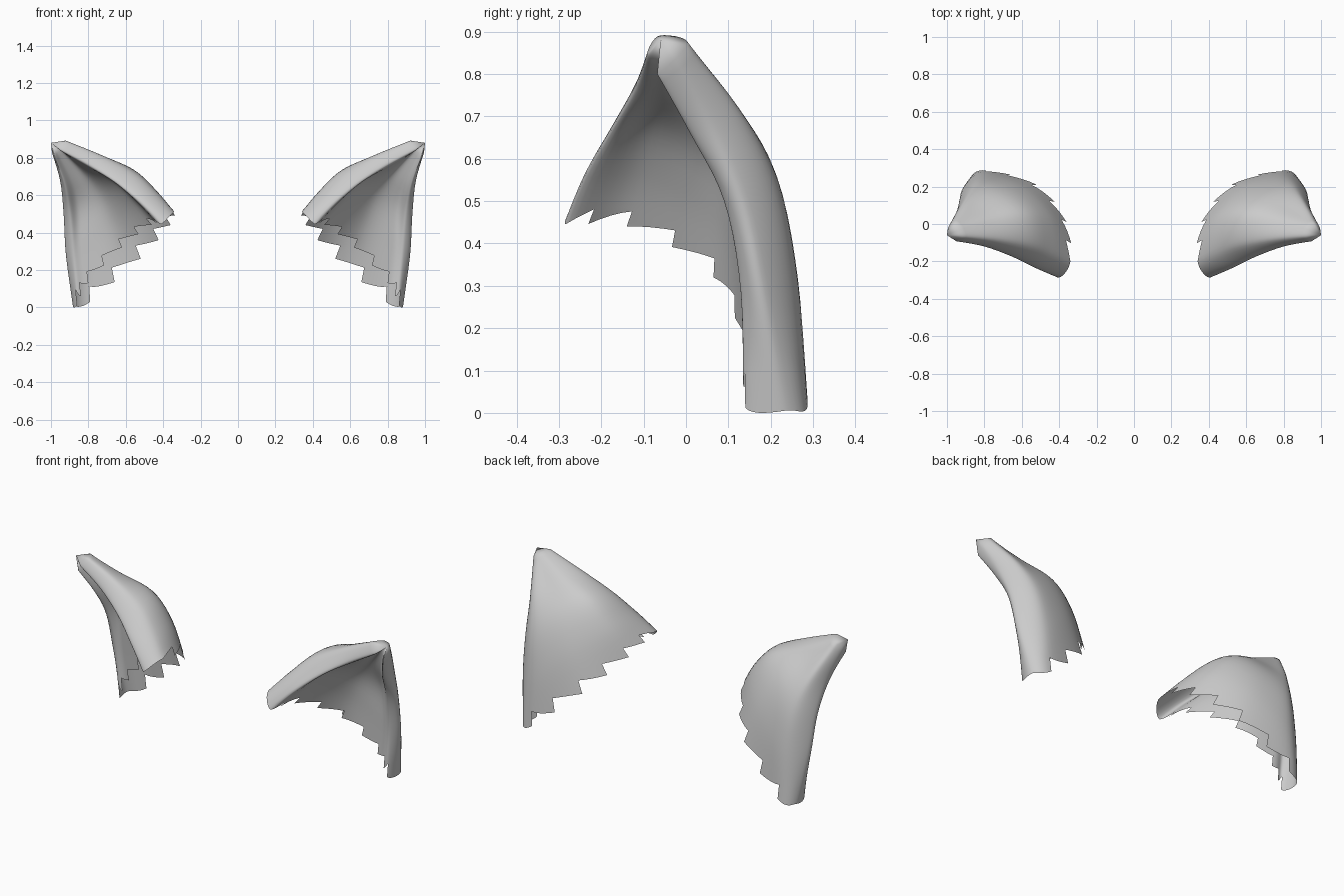
import bpy, bmesh
from mathutils import Vector

if "Cube" in bpy.data.objects:
    bpy.data.objects.remove(bpy.data.objects["Cube"])

# Rails running from the torn base towards the tip (right-hand ear)
outer_rails = [
    [(.41, -.285, .445), (.52, -.238, .56), (.65, -.175, .67), (.80, -.12, .765), (.95, -.092, .845)], # front of inner rim
    [(.34, -.20, .51), (.44, -.15, .62), (.56, -.11, .725), (.75, -.08, .82), (.92, -.07, .887)],      # top of inner rim
    [(.36, .01, .44), (.46, .05, .60), (.585, .05, .735), (.775, .02, .81), (.93, -.03, .89)],         # back
    [(.52, .21, .26), (.61, .20, .49), (.695, .155, .662), (.84, .08, .765), (.95, .00, .88)],
    [(.79, .287, .03), (.81, .265, .30), (.84, .22, .53), (.90, .13, .705), (.975, .00, .867)],
    [(.878, .24, .006), (.917, .188, .28), (.93, .14, .50), (.95, .06, .68), (.995, -.025, .835)],     # outer side
    [(.86, .14, .012), (.885, .132, .28), (.90, .09, .50), (.928, .01, .66), (.98, -.068, .80)],
]
inner_rails = [
    [(.80, .14, .13), (.825, .13, .34), (.845, .11, .54), (.89, .035, .69), (.965, -.045, .825)],      # lining
    [(.62, .065, .32), (.68, .07, .47), (.74, .06, .61), (.84, .025, .73), (.945, -.04, .84)],
    [(.46, -.14, .44), (.56, -.10, .56), (.67, -.075, .67), (.815, -.055, .75), (.935, -.065, .83)],
]
TIP = Vector((1.0, -.06, .88))
STEPS = 8            # columns between rails
TOOTH = 4            # columns per tear in the ragged base edge


def spline(points, steps, closed):
    """Catmull-Rom curve through the points."""
    p = [Vector(q) for q in points]
    n = len(p)
    at = (lambda i: p[i % n]) if closed else (lambda i: p[max(0, min(n - 1, i))])
    out = []
    for i in range(n if closed else n - 1):
        a, b, c, d = (at(i + k) for k in (-1, 0, 1, 2))
        for s in range(steps):
            t = s / steps
            out.append(.5 * (2 * b + (c - a) * t + (2 * a - 5 * b + 4 * c - d) * t ** 2
                             + (3 * b - a - 3 * c + d) * t ** 3))
    return out if closed else out + [p[-1]]


# Loft closed cross-sections from base to tip
rails = [spline(r, 5, False) for r in outer_rails + inner_rails]
loops = [spline(row, STEPS, True) for row in zip(*rails)]
bm = bmesh.new()
rings = [[bm.verts.new(co) for co in loop] for loop in loops]
n = len(rings[0])
for v in range(2, len(rings) - 1):
    for u in range(n):
        k = (u + 1) % n
        bm.faces.new((rings[v][u], rings[v][k], rings[v + 1][k], rings[v + 1][u]))
tip = bm.verts.new(TIP)
for u in range(n):
    bm.faces.new((rings[-1][u], rings[-1][(u + 1) % n], tip))

# Ragged sawtooth band along the base of back and lining, plain at the rims
for u in range(n):
    k = (u + 1) % n
    left, right = (u % TOOTH) / TOOTH, (u % TOOTH + 1) / TOOTH
    if u >= 6 * STEPS:
        left, right = 1 - left, 1 - right
    if u < STEPS or 4 * STEPS <= u < 6 * STEPS:
        left = right = 0
    ends = [bm.verts.new(loops[0][i].lerp(loops[2][i], .9 * f)) for i, f in ((u, left), (k, right))]
    bm.faces.new((ends[0], ends[1], rings[2][k], rings[2][u]))
bmesh.ops.delete(bm, geom=[v for v in bm.verts if not v.link_faces], context='VERTS')
bmesh.ops.remove_doubles(bm, verts=bm.verts, dist=1e-5)
bmesh.ops.recalc_face_normals(bm, faces=bm.faces)
for f in bm.faces:
    f.smooth = True

mesh = bpy.data.meshes.new("ears")
bm.to_mesh(mesh)
bm.free()
ears = bpy.data.objects.new("ears", mesh)
bpy.context.collection.objects.link(ears)

# Opposite ear
mirror = ears.modifiers.new("opposite_ear", 'MIRROR')
mirror.use_mirror_merge = False
